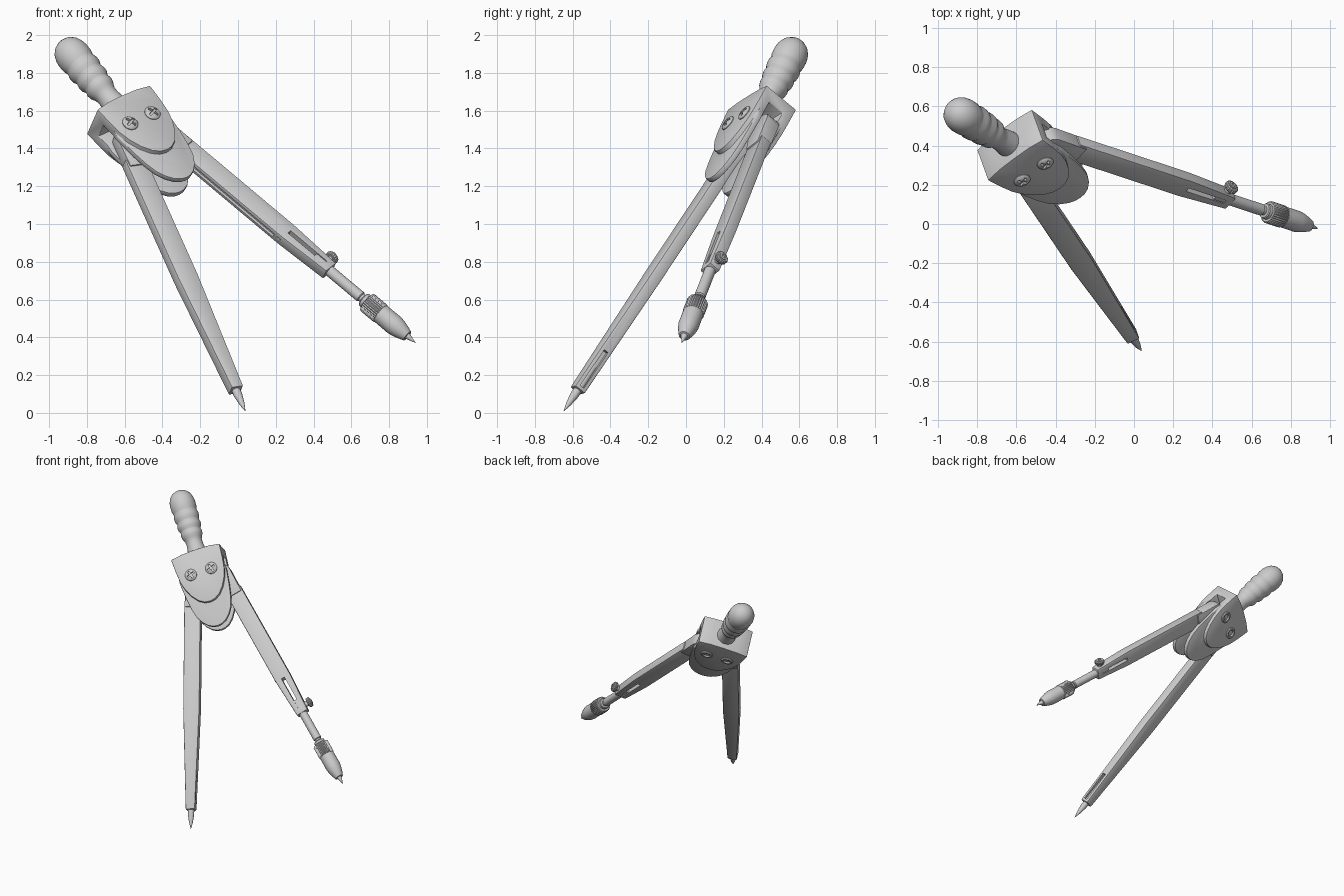
import bpy, bmesh
from math import pi, sin, cos, radians
from mathutils import Matrix, Vector

if "Cube" in bpy.data.objects:
    bpy.data.objects.remove(bpy.data.objects["Cube"])

# tilted frame of the whole tool: x across the legs, y to the back, z up the handle
up = Vector((-.565, .394, .725)).normalized()
side = Vector((.788, .538, .307))
side = (side - up * side.dot(up)).normalized()
BASE = Matrix((side, up.cross(side), up)).transposed().to_4x4()


def frame(x, y, z, deg):
    return BASE @ Matrix.Translation((x, y, z)) @ Matrix.Rotation(radians(deg), 4, 'Y')


HEAD = frame(.235, -.515, 1.525, -2.5)
NEEDLE = frame(-.317, -.497, -.27, 14.6)
PENCIL = frame(.837, -.497, -.27, -14.6)
ALONG_X = Matrix.Rotation(pi / 2, 4, 'Y')


def make(name, bm, mat):
    bmesh.ops.recalc_face_normals(bm, faces=bm.faces)
    me = bpy.data.meshes.new(name)
    bm.to_mesh(me)
    bm.free()
    ob = bpy.data.objects.new(name, me)
    bpy.context.collection.objects.link(ob)
    ob.matrix_world = mat
    bpy.context.view_layer.update()
    return ob


def prism(name, pts, y0, y1, mat):
    """Extrude an (x, z) outline along y."""
    bm = bmesh.new()
    f = bm.faces.new([bm.verts.new((x, y0, z)) for x, z in pts])
    r = bmesh.ops.extrude_face_region(bm, geom=[f])
    vs = [v for v in r['geom'] if isinstance(v, bmesh.types.BMVert)]
    bmesh.ops.translate(bm, vec=(0, y1 - y0, 0), verts=vs)
    return make(name, bm, mat)


def box(name, x0, x1, y0, y1, z0, z1, mat):
    return prism(name, [(x0, z0), (x1, z0), (x1, z1), (x0, z1)], y0, y1, mat)


def mirrored(half):
    """Right half outline from top to bottom, closed by its mirror image."""
    return half + [(-x, z) for x, z in reversed(half) if x > 0]


def lathe(name, prof, mat, n=32, teeth=0):
    """Spin an (r, z) profile round z; teeth > 0 makes a knurled ring."""
    bm = bmesh.new()
    n = teeth * 2 or n
    rings = []
    for r, z in prof:
        rings.append([bm.verts.new((r * k * cos(a), r * k * sin(a), z))
                      for i in range(n)
                      for a, k in [(2 * pi * i / n, .92 if teeth and i % 2 else 1)]])
    for a, b in zip(rings, rings[1:]):
        for i in range(n):
            bm.faces.new((a[i], a[(i + 1) % n], b[(i + 1) % n], b[i]))
    bm.faces.new(rings[0])
    bm.faces.new(rings[-1])
    return finish(make(name, bm, mat))


def finish(ob, bevel=0):
    bpy.ops.object.select_all(action='DESELECT')
    ob.select_set(True)
    bpy.context.view_layer.objects.active = ob
    if bevel:
        m = ob.modifiers.new('edges', 'BEVEL')
        m.width, m.segments, m.limit_method = bevel, 2, 'ANGLE'
        m.angle_limit = radians(35)
        bpy.ops.object.modifier_apply(modifier=m.name)
    bpy.ops.object.shade_smooth_by_angle(angle=radians(35))
    return ob


def combine(ob, other, op='DIFFERENCE'):
    m = ob.modifiers.new('cut', 'BOOLEAN')
    m.object, m.operation, m.solver = other, op, 'EXACT'
    bpy.context.view_layer.objects.active = ob
    bpy.ops.object.modifier_apply(modifier=m.name)
    bpy.data.objects.remove(other)


# head: shield-shaped block on a longer stepped plate, open through the middle
head = prism('head', mirrored([(0, .172), (.1, .169), (.185, .155), (.178, .05), (.168, -.03), (.15, -.09),
                               (.12, -.15), (.08, -.2), (.04, -.225), (0, -.232)]), -.105, .105, HEAD)
plate = prism('plate', mirrored([(.165, .1), (.178, -.03), (.165, -.15), (.15, -.24), (.13, -.31),
                                 (.1, -.36), (.065, -.395), (.03, -.412), (0, -.416)]), -.078, .078, HEAD)
combine(head, plate, 'UNION')
combine(head, box('gap', -.4, .4, -.046, .046, -.6, .085, HEAD))
finish(head, .007)

# handle with soft grip rings
lathe('handle', [(.07, .14), (.066, .19), (.059, .24), (.059, .265), (.066, .285), (.076, .305), (.079, .325),
                 (.074, .345), (.075, .352), (.085, .37), (.087, .39), (.081, .415), (.082, .422), (.09, .44),
                 (.092, .465), (.085, .49), (.086, .497), (.092, .52), (.093, .56), (.088, .59), (.075, .62),
                 (.055, .642), (.03, .656), (.005, .66)], HEAD, 40)

# pivot screws: crossed heads in front, recessed heads behind
for sx in (-1, 1):
    fr = HEAD @ Matrix.Translation((sx * .078, -.1, 0)) @ Matrix.Rotation(pi / 2, 4, 'X')
    screw = lathe('front_screw', [(.043, -.01), (.043, .009), (.036, .017), (.02, .022), (.002, .023)], fr)
    for a in (20, 110):
        cut = fr @ Matrix.Rotation(radians(a), 4, 'Z')
        combine(screw, box('slot', -.03, .03, -.007, .007, .008, .05, cut))
    finish(screw)
    bk = HEAD @ Matrix.Translation((sx * .078, .1, 0)) @ Matrix.Rotation(-pi / 2, 4, 'X')
    lathe('back_screw', [(.043, -.01), (.043, .01), (.037, .016), (.026, .016), (.022, .006), (.002, .006)], bk)

# leg hubs inside the head
for nm, fr, s in (('needle', NEEDLE, 1), ('pencil', PENCIL, -1)):
    arc = [(s * .02 + .075 * cos(a), 1.83 + .075 * sin(a)) for a in [pi * i / 12 for i in range(13)]]
    finish(prism(nm + '_leg_hub', arc + [(-.05, 1.64), (.05, 1.64)], -.042, .042, fr), .005)

# needle leg, with a slot in the inner edge, and its point
leg = prism('needle_leg', [(.034, .14), (.06, .89), (.06, 1.69), (-.06, 1.69), (-.06, .89), (-.034, .14)],
            -.034, .034, NEEDLE)
finish(leg, .008)
combine(leg, box('slot', .018, .1, -.013, .013, .16, .4, NEEDLE))
finish(leg)
lathe('needle', [(.001, 0), (.014, .05), (.023, .11), (.023, .3)], NEEDLE, 24)

# pencil leg with clamping slot and a groove along the inner edge
leg = prism('pencil_leg', [(.044, .61), (.06, .92), (.06, 1.69), (-.06, 1.69), (-.06, .92), (-.044, .61)],
            -.034, .034, PENCIL)
finish(leg, .008)
combine(leg, box('slot', -.012, .012, -.1, .1, .65, .91, PENCIL))
combine(leg, box('groove', -.1, -.045, -.013, .013, .96, 1.6, PENCIL))
finish(leg)
lathe('groove_screw', [(.014, -.012), (.014, .004), (.002, .007)],
      PENCIL @ Matrix.Translation((-.058, 0, .925)) @ Matrix.Rotation(-pi / 2, 4, 'Y'), 16)

# clamp thumb screw on the outer edge
knob = PENCIL @ Matrix.Translation((.04, 0, .66)) @ ALONG_X
lathe('thumb_screw_shaft', [(.02, 0), (.02, .05)], knob, 20)
lathe('thumb_screw', [(.034, .025), (.037, .03), (.037, .048), (.032, .053)], knob, teeth=18)
lathe('thumb_screw_cap', [(.022, .045), (.022, .058), (.012, .06), (.01, .054), (.001, .054)], knob, 20)

# rod, knurled collar, lead chuck and lead
lathe('rod', [(.03, .72), (.03, .39), (.024, .385), (.024, .372), (.036, .37), (.04, .365), (.04, .33)], PENCIL)
lathe('knurled_collar', [(.054, .345), (.058, .34), (.058, .25), (.054, .245)], PENCIL, teeth=30)
lathe('chuck', [(.04, .25), (.054, .247), (.055, .15), (.05, .12), (.04, .085), (.03, .057), (.021, .055),
                (.021, .07), (.002, .07)], PENCIL)
lathe('lead', [(.001, 0), (.019, .06), (.019, .09)], PENCIL, 20)
